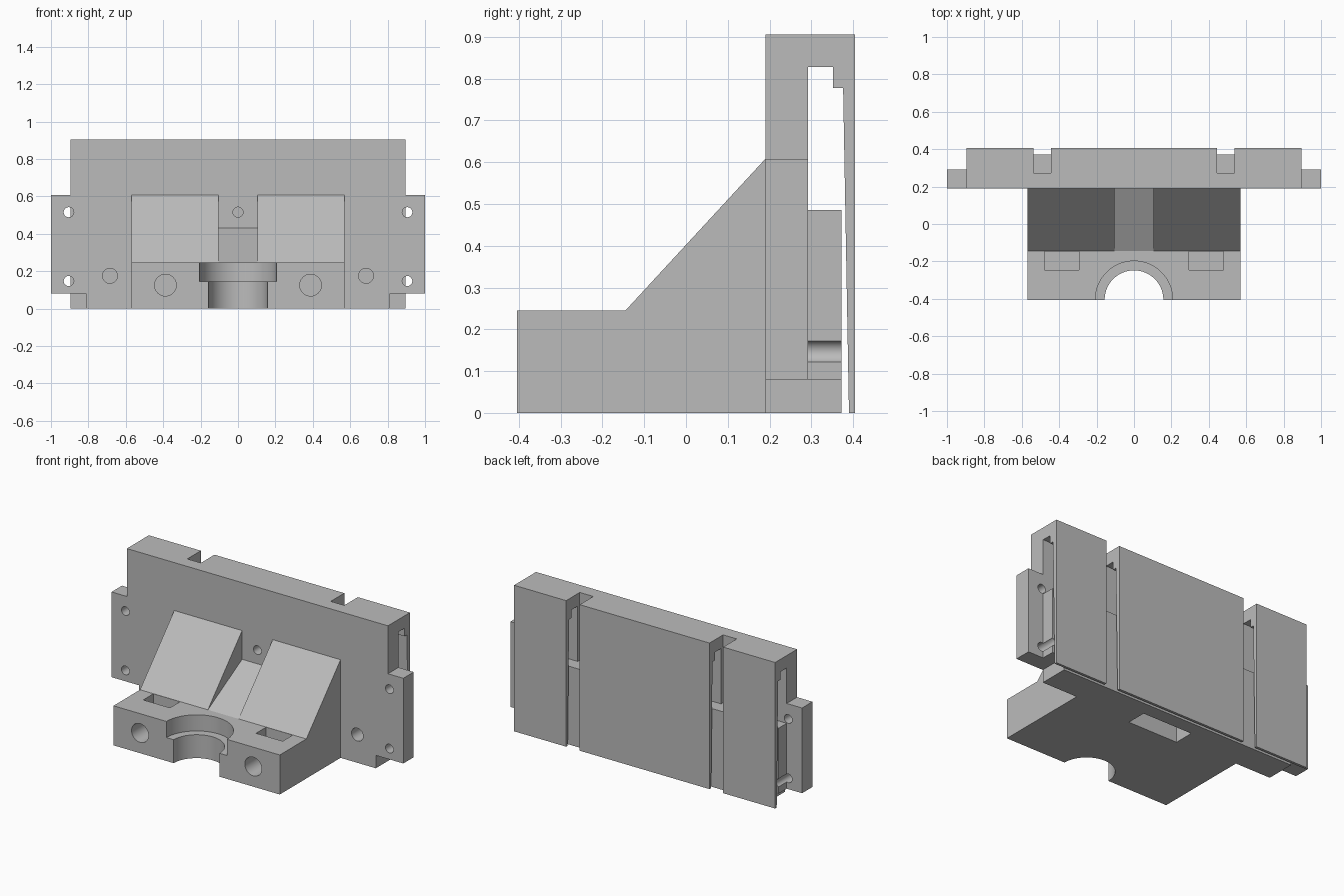
import bpy, bmesh, math
from mathutils import Matrix

cube = bpy.data.objects.get("Cube")
if cube:
    bpy.data.objects.remove(cube, do_unlink=True)

grey = bpy.data.materials.new("plain_grey")
grey.use_nodes = True
grey.diffuse_color = (0.5, 0.5, 0.5, 1)
grey.node_tree.nodes["Principled BSDF"].inputs["Base Color"].default_value = (0.5, 0.5, 0.5, 1)


def finish(name, bm):
    bmesh.ops.recalc_face_normals(bm, faces=bm.faces)
    mesh = bpy.data.meshes.new(name)
    bm.to_mesh(mesh)
    bm.free()
    mesh.materials.append(grey)
    ob = bpy.data.objects.new(name, mesh)
    bpy.context.collection.objects.link(ob)
    return ob


def extrude_x(name, profile, x0, x1):
    """Side profile in (y, z), extruded from x0 to x1."""
    bm = bmesh.new()
    face = bm.faces.new([bm.verts.new((x0, y, z)) for y, z in profile])
    new = bmesh.ops.extrude_face_region(bm, geom=[face])["geom"]
    bmesh.ops.translate(bm, vec=(x1 - x0, 0, 0),
                        verts=[v for v in new if isinstance(v, bmesh.types.BMVert)])
    return finish(name, bm)


def box(name, x0, x1, y0, y1, z0, z1):
    return extrude_x(name, [(y0, z0), (y1, z0), (y1, z1), (y0, z1)], x0, x1)


def cylinder(name, centre, radius, depth, along_y=False, sides=32):
    bm = bmesh.new()
    turn = Matrix.Rotation(math.pi / 2, 4, "X") if along_y else Matrix.Identity(4)
    bmesh.ops.create_cone(bm, cap_ends=True, segments=sides, radius1=radius, radius2=radius,
                          depth=depth, matrix=Matrix.Translation(centre) @ turn)
    return finish(name, bm)


def hole_y(x, z, radius, y0, y1):
    return cylinder("hole_cutter", (x, (y0 + y1) / 2, z), radius, y1 - y0, True)


def combine(body, other, operation):
    mod = body.modifiers.new(operation.lower(), "BOOLEAN")
    mod.operation = operation
    mod.solver = "EXACT"
    mod.object = other
    bpy.ops.object.select_all(action="DESELECT")
    bpy.context.view_layer.objects.active = body
    body.select_set(True)
    bpy.ops.object.modifier_apply(modifier=mod.name)
    bpy.data.objects.remove(other, do_unlink=True)


# Back plate with hooked cavity and thin tapering rear flap
body = extrude_x("mounting_bracket", [
    (0.19, 0), (0.372, 0), (0.372, 0.485), (0.292, 0.485), (0.292, 0.828), (0.352, 0.828),
    (0.352, 0.778), (0.376, 0.778), (0.39, 0), (0.405, 0), (0.405, 0.905), (0.19, 0.905)],
    -0.895, 0.895)

# Wedge-backed clamp block
combine(body, extrude_x("clamp_block", [
    (-0.405, 0), (-0.405, 0.245), (-0.145, 0.245), (0.19, 0.608), (0.24, 0.608), (0.24, 0)],
    -0.57, 0.57), "UNION")

# Side ears
for s in (-1, 1):
    a, b = sorted((s * 0.85, s))
    combine(body, box("ear", a, b, 0.19, 0.292, 0.08, 0.608), "UNION")

# Sloping channel between the wedges
cutters = [extrude_x("channel_cutter", [(-0.145, 0.245), (0.19, 0.43), (0.19, 0.7), (-0.145, 0.7)],
                     -0.105, 0.105)]

# Vertical half bore with counterbore
cutters.append(cylinder("bore_cutter", (0, -0.405, 0.15), 0.157, 0.5, sides=64))
cutters.append(cylinder("counterbore_cutter", (0, -0.405, 0.245), 0.207, 0.2, sides=64))

# Recess under the body and central hole
cutters.append(box("recess_cutter", -0.17, 0.17, 0.16, 0.285, -0.1, 0.1))
cutters.append(hole_y(0, 0.515, 0.027, 0.1, 0.33))

for s in (-1, 1):
    # Rear slots, deeper above the ledge
    a, b = sorted((s * 0.445, s * 0.538))
    cutters.append(box("slot_cutter", a, b, 0.374, 0.5, -0.1, 1))
    cutters.append(box("deep_slot_cutter", a, b, 0.272, 0.5, 0.485, 1))
    # Nut pockets and bolt holes
    a, b = sorted((s * 0.295, s * 0.478))
    cutters.append(box("pocket_cutter", a, b, -0.245, -0.146, 0.03, 0.4))
    cutters.append(hole_y(s * 0.388, 0.125, 0.058, -0.5, -0.2))
    # Plate and ear holes
    cutters.append(hole_y(s * 0.685, 0.175, 0.04, 0.1, 0.38))
    for z in (0.147, 0.515):
        cutters.append(hole_y(s * 0.905, z, 0.027, 0.1, 0.375 if z < 0.4 else 0.32))
    # Lower corner notches in front of the flap
    a, b = sorted((s * 0.812, s * 1.1))
    cutters.append(box("notch_cutter", a, b, 0.1, 0.38, -0.1, 0.08))

for cutter in cutters:
    combine(body, cutter, "DIFFERENCE")

bpy.ops.object.select_all(action="DESELECT")
body.select_set(True)
bpy.context.view_layer.objects.active = body
bpy.ops.object.shade_smooth_by_angle(angle=math.radians(25))
